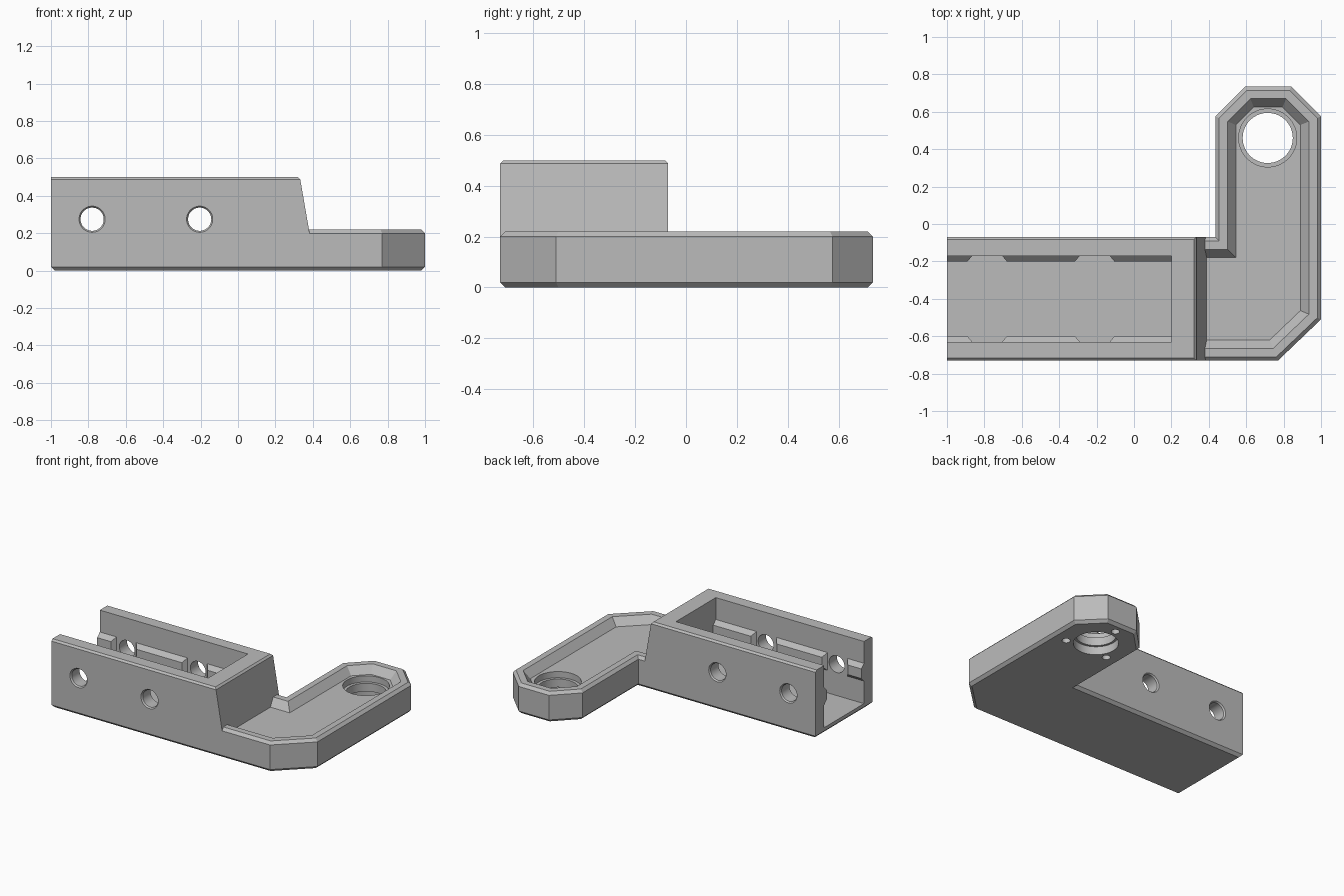
import bpy, bmesh, math
from mathutils import Vector, Matrix

cube = bpy.data.objects.get("Cube")
if cube:
    bpy.data.objects.remove(cube, do_unlink=True)

grey = bpy.data.materials.new("plain grey")
grey.use_nodes = True
grey.diffuse_color = (0.5, 0.5, 0.5, 1)
grey.node_tree.nodes["Principled BSDF"].inputs["Base Color"].default_value = (0.5, 0.5, 0.5, 1)


def inset(points, d):
    """Move a counter-clockwise outline inwards by d."""
    result = []
    for i, p in enumerate(points):
        p = Vector(p)
        a = (p - Vector(points[i - 1])).normalized()
        b = (Vector(points[(i + 1) % len(points)]) - p).normalized()
        na, nb = Vector((-a.y, a.x)), Vector((-b.y, b.x))
        result.append(p + (na + nb) * d / (1 + na.dot(nb)))
    return result


def loft(name, rings, matrix=Matrix()):
    """Skin a closed solid through rings of 3D points."""
    bm = bmesh.new()
    loops = [[bm.verts.new(matrix @ Vector(p)) for p in ring] for ring in rings]
    n = len(loops[0])
    for low, high in zip(loops, loops[1:]):
        for i in range(n):
            j = (i + 1) % n
            bm.faces.new((low[i], low[j], high[j], high[i]))
    bm.faces.new(loops[0][::-1])
    bm.faces.new(loops[-1])
    bmesh.ops.recalc_face_normals(bm, faces=bm.faces)
    mesh = bpy.data.meshes.new(name)
    bm.to_mesh(mesh)
    bm.free()
    mesh.materials.append(grey)
    obj = bpy.data.objects.new(name, mesh)
    bpy.context.collection.objects.link(obj)
    return obj


def rect(x0, x1, y0, y1, z):
    return [(x0, y0, z), (x1, y0, z), (x1, y1, z), (x0, y1, z)]


def turned(name, profile, matrix, sides=48):
    """Round solid from (radius, height) pairs."""
    angles = [math.tau * i / sides for i in range(sides)]
    return loft(name, [[(r * math.cos(a), r * math.sin(a), h) for a in angles]
                       for r, h in profile], matrix)


def combine(target, tool, operation):
    """Apply a boolean and discard the tool."""
    tool.hide_render = True
    mod = target.modifiers.new("combine", 'BOOLEAN')
    mod.object, mod.operation, mod.solver = tool, operation, 'EXACT'
    graph = bpy.context.evaluated_depsgraph_get()
    mesh = bpy.data.meshes.new_from_object(target.evaluated_get(graph))
    target.modifiers.clear()
    target.data = mesh
    bpy.data.objects.remove(tool, do_unlink=True)


# L-shaped base with chamfered edges and a sloped tray recess
outline = [(-1, -0.73), (0.77, -0.73), (1, -0.51), (1, 0.575), (0.84, 0.735),
           (0.595, 0.735), (0.435, 0.575), (0.435, -0.07), (-1, -0.07)]
steps = [(0.02, 0), (0, 0.02), (0, 0.2), (0.02, 0.22), (0.065, 0.22), (0.11, 0.165)]
body = loft("bracket_body", [[(p.x, p.y, z) for p in inset(outline, d)] for d, z in steps])

# Tall housing with a sloped end
housing = loft("housing", [rect(-1, 0.4, -0.73, -0.07, 0.1),
                           rect(-1, 0.333, -0.73, -0.07, 0.487),
                           rect(-1, 0.32, -0.717, -0.083, 0.5)])
combine(body, housing, 'UNION')

# Open channel through the housing
channel = loft("channel", [rect(-1.2, 0.2, -0.63, -0.17, z) for z in (0.045, 0.7)])
combine(body, channel, 'DIFFERENCE')

# Cross holes through both walls, with small chamfers outside
for x in (-0.78, -0.205):
    place = Matrix.Translation((x, -0.4, 0.275)) @ Matrix.Rotation(math.pi / 2, 4, 'X')
    hole = turned("cross_hole", [(0.082, -0.345), (0.062, -0.32),
                                 (0.062, 0.32), (0.082, 0.345)], place)
    combine(body, hole, 'DIFFERENCE')

# Large stepped hole in the arm
centre = Vector((0.715, 0.46, 0))
bore = turned("arm_bore", [(0.15, -0.1), (0.15, 0.06), (0.134, 0.06), (0.134, 0.12),
                           (0.155, 0.12), (0.155, 0.3)], Matrix.Translation(centre), 64)
combine(body, bore, 'DIFFERENCE')

# Three blind holes under the arm
for degrees in (90, 210, 330):
    a = math.radians(degrees)
    spot = centre + Vector((math.cos(a), math.sin(a), 0)) * 0.2
    pin = turned("pin_hole", [(0.028, -0.1), (0.028, 0.09)], Matrix.Translation(spot), 24)
    combine(body, pin, 'DIFFERENCE')

# Bevelled rails on the inner walls, broken around the cross holes
parts = [body]
for side, label in ((1, "back"), (-1, "front")):
    for x0, x1, c0, c1 in ((-1, -0.865, 0, 0.025), (-0.705, -0.29, 0.025, 0.025),
                           (-0.13, 0.21, 0.025, 0)):
        rings = []
        for depth, cut in ((0.24, 0), (0.23, 0), (0.2, 1)):
            y = -0.4 + side * depth
            a, b = x0 + c0 * cut, x1 - c1 * cut
            low, high = 0.21 + 0.03 * cut, 0.34 - 0.03 * cut
            rings.append([(a, y, low), (b, y, low), (b, y, high), (a, y, high)])
        parts.append(loft(label + "_inner_rail", rings))

# Flat faces with smooth round holes
bpy.ops.object.select_all(action='DESELECT')
for part in parts:
    part.select_set(True)
bpy.context.view_layer.objects.active = body
bpy.ops.object.shade_smooth_by_angle(angle=math.radians(25))
